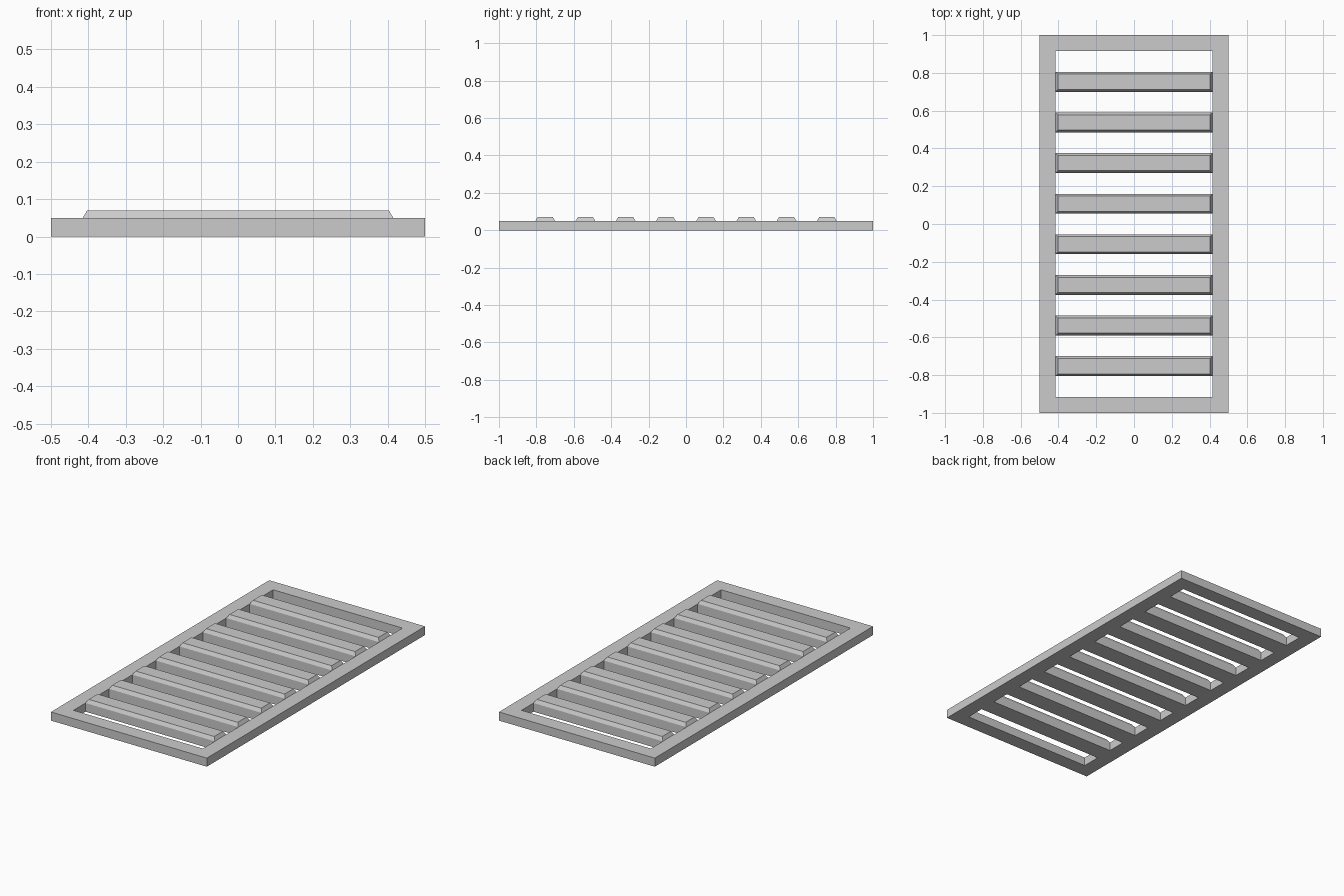
import bpy
import bmesh

if "Cube" in bpy.data.objects:
    bpy.data.objects.remove(bpy.data.objects["Cube"])

HALF_X, HALF_Y = 0.5, 1.0        # outer frame
IN_X, IN_Y = 0.415, 0.915        # inner opening
FRAME_H, SLAT_H = 0.05, 0.07
SLATS, SLAT_W, CHAMFER = 8, 0.105, 0.017
GAP = (2 * IN_Y - SLATS * SLAT_W) / (SLATS + 1)

# Grid lines: frame edges, then alternating gaps and slats
xs = [-HALF_X, -IN_X, IN_X, HALF_X]
ys = [-HALF_Y, -IN_Y]
for i in range(2 * SLATS + 1):
    ys.append(ys[-1] + (SLAT_W if i % 2 else GAP))
ys.append(HALF_Y)

bm = bmesh.new()
grid = [[bm.verts.new((x, y, 0)) for y in ys] for x in xs]

# Flat layout: skip the open slots
for i in range(3):
    for j in range(len(ys) - 1):
        is_slot = i == 1 and 0 < j < len(ys) - 2 and j % 2 == 1
        if not is_slot:
            bm.faces.new((grid[i][j], grid[i + 1][j],
                          grid[i + 1][j + 1], grid[i][j + 1]))

# Thicken the layout into a solid plate with through slots
base = bm.faces[:]
ext = bmesh.ops.extrude_face_region(bm, geom=base, use_keep_orig=True)
top_verts = [g for g in ext["geom"] if isinstance(g, bmesh.types.BMVert)]
bmesh.ops.translate(bm, verts=top_verts, vec=(0, 0, FRAME_H))
bmesh.ops.recalc_face_normals(bm, faces=bm.faces[:])

# Raised slat tops with chamfered edges all round
slat_tops = []
for f in bm.faces:
    c = f.calc_center_median()
    if c.z > FRAME_H - 1e-4 and abs(c.x) < 0.1 and abs(c.y) < IN_Y:
        slat_tops.append(f)
bmesh.ops.inset_individual(bm, faces=slat_tops, thickness=CHAMFER, depth=0)
for f in slat_tops:
    for v in f.verts:
        v.co.z = SLAT_H

bmesh.ops.recalc_face_normals(bm, faces=bm.faces[:])
mesh = bpy.data.meshes.new("slatted_grate")
bm.to_mesh(mesh)
bm.free()
bpy.context.collection.objects.link(bpy.data.objects.new("slatted_grate", mesh))
